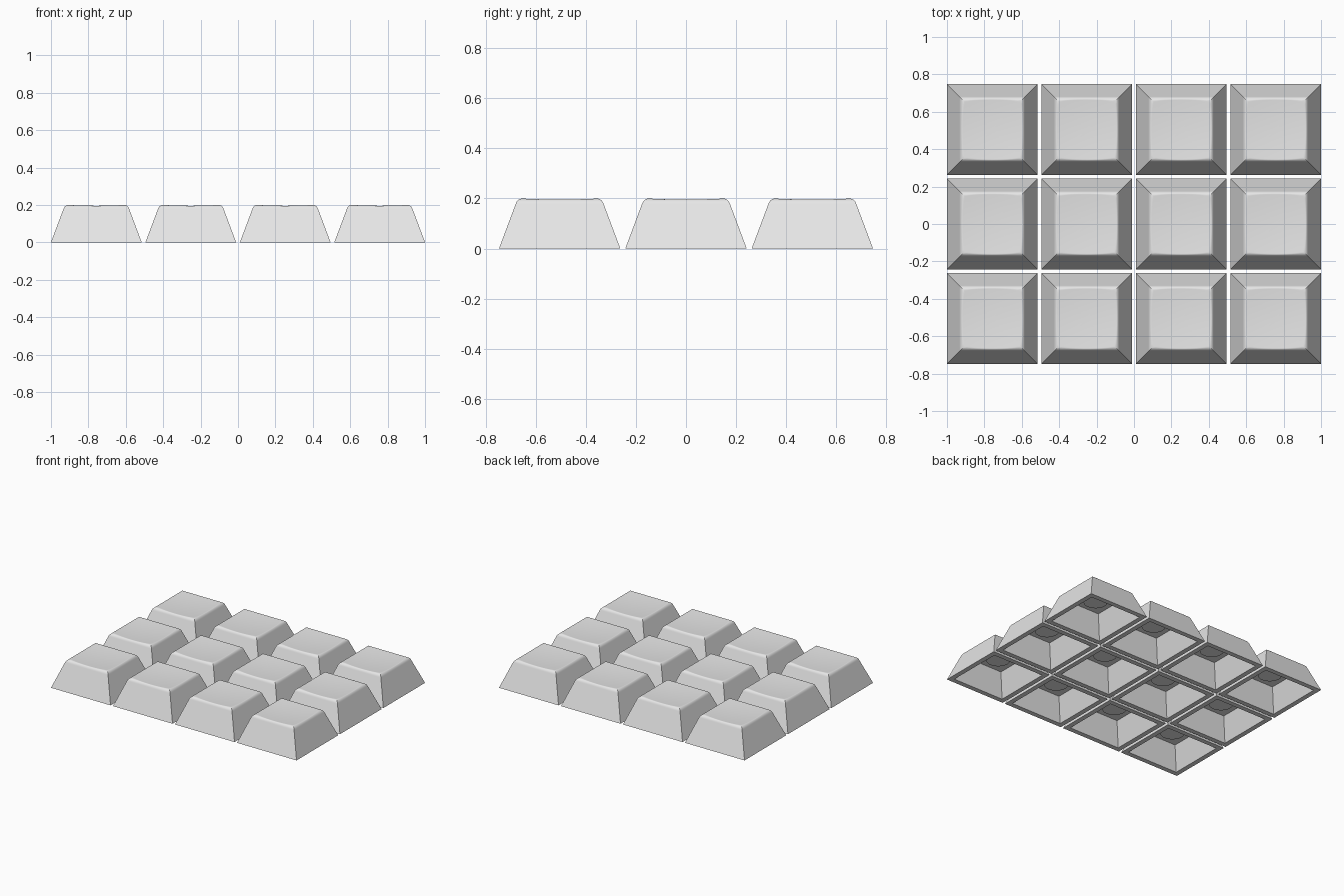
import bpy
import bmesh
from math import radians
from mathutils import Vector

cube = bpy.data.objects.get("Cube")
if cube:
    bpy.data.objects.remove(cube, do_unlink=True)

PITCH = 0.505      # spacing of the keys
HALF = 0.2425      # half width of a key at its foot
SEG = 16           # divisions along each side
CORNERS = [(-1, -1), (1, -1), (1, 1), (-1, 1)]

grey = bpy.data.materials.new("plain_grey")
grey.use_nodes = True
colour = (0.8, 0.8, 0.8, 1)
grey.diffuse_color = colour
grey.node_tree.nodes["Principled BSDF"].inputs["Base Color"].default_value = colour


def dish(x, y):
    """Height of the shallow bowl scooped out of the key top."""
    return 0.19 + (x * x + y * y) / 4.7


def square_ring(bm, half, z, scooped):
    ring = []
    for i, a in enumerate(CORNERS):
        b = CORNERS[(i + 1) % 4]
        for s in range(SEG):
            t = s / SEG
            x = half * (a[0] + (b[0] - a[0]) * t)
            y = half * (a[1] + (b[1] - a[1]) * t)
            ring.append(bm.verts.new((x, y, min(z, dish(x, y)) if scooped else z)))
    return ring


def bridge(bm, r1, r2):
    n = len(r1)
    for i in range(n):
        j = (i + 1) % n
        bm.faces.new((r1[i], r1[j], r2[j], r2[i]))


def close(bm, ring, z):
    centre = bm.verts.new((0, 0, z))
    for i in range(len(ring)):
        bm.faces.new((ring[i], ring[(i + 1) % len(ring)], centre))


def finish(name, bm):
    bmesh.ops.recalc_face_normals(bm, faces=bm.faces)
    mesh = bpy.data.meshes.new(name)
    bm.to_mesh(mesh)
    bm.free()
    mesh.materials.append(grey)
    obj = bpy.data.objects.new(name, mesh)
    bpy.context.collection.objects.link(obj)
    bpy.ops.object.select_all(action="DESELECT")
    obj.select_set(True)
    bpy.context.view_layer.objects.active = obj
    bpy.ops.object.shade_smooth_by_angle(angle=radians(30))
    return obj


# Outer profile: sloping wall, rounded shoulder, dished top
p0, p1, p2 = Vector((0.175, 0.18)), Vector((0.1675, 0.2)), Vector((0.146, 0.2))
profile = [(HALF, 0), (0.1765, 0.176)]
for k in range(11):
    t = k / 10
    p = p0 * (1 - t) ** 2 + p1 * 2 * t * (1 - t) + p2 * t * t
    profile.append((p.x, p.y))
profile += [(h, 0.2) for h in (0.12, 0.09, 0.06, 0.03)]

bm = bmesh.new()
rings = [square_ring(bm, h, z, True) for h, z in profile]
for r1, r2 in zip(rings, rings[1:]):
    bridge(bm, r1, r2)
close(bm, rings[-1], dish(0, 0))

# Hollow underside: foot rim, inner walls and ceiling
inner = square_ring(bm, HALF - 0.035, 0, False)
ceiling = square_ring(bm, 0.147, 0.16, False)
bridge(bm, rings[0], inner)
bridge(bm, inner, ceiling)
close(bm, ceiling, 0.16)
key = finish("keycap", bm)

# Round stem hanging from the ceiling
bm = bmesh.new()
bmesh.ops.create_cone(bm, cap_ends=True, segments=32, radius1=0.08, radius2=0.08, depth=0.04)
bmesh.ops.translate(bm, verts=bm.verts, vec=(0, 0, 0.15))
stem = finish("keycap_stem", bm)

# Three rows of four keys
for row in range(3):
    for col in range(4):
        for part in (key, stem):
            first = row == 0 and col == 0
            obj = part if first else bpy.data.objects.new(part.name, part.data)
            if not first:
                bpy.context.collection.objects.link(obj)
            obj.location = ((col - 1.5) * PITCH, (row - 1) * PITCH, 0)
